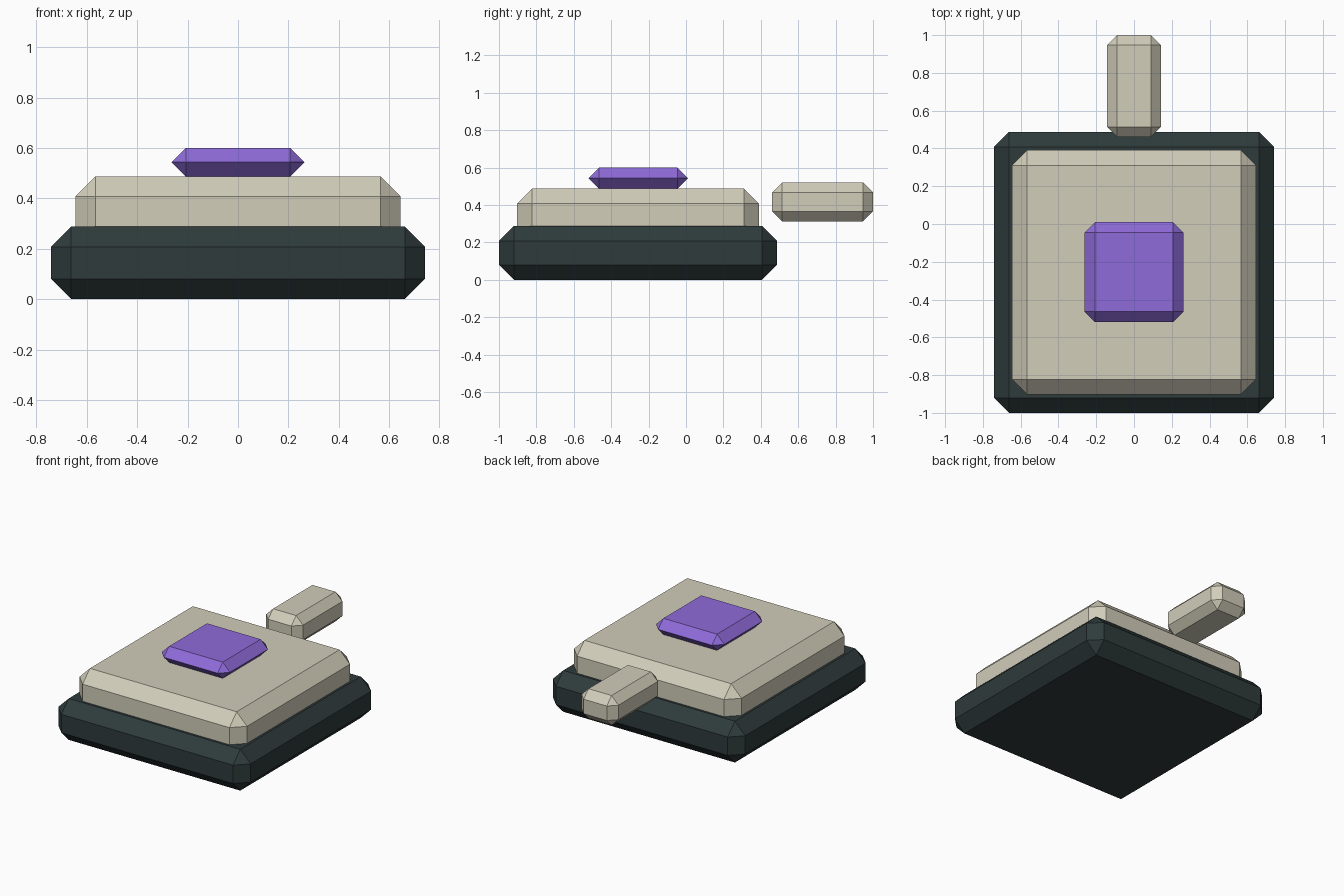
import bpy
import bmesh
from mathutils import Vector

if "Cube" in bpy.data.objects:
    bpy.data.objects.remove(bpy.data.objects["Cube"])


def make_material(name, rgb):
    mat = bpy.data.materials.new(name)
    mat.diffuse_color = (*rgb, 1.0)
    mat.use_nodes = True
    mat.node_tree.nodes["Principled BSDF"].inputs["Base Color"].default_value = mat.diffuse_color
    return mat


dark = make_material("dark slate", (0.028, 0.043, 0.044))
beige = make_material("warm beige", (0.64, 0.61, 0.49))
purple = make_material("violet", (0.27, 0.145, 0.69))


def chamfered_box(name, low, high, chamfer, mat):
    """Box between two corners with every edge cut flat."""
    low, high = Vector(low), Vector(high)
    size, centre = high - low, (low + high) / 2
    bm = bmesh.new()
    bmesh.ops.create_cube(bm, size=1.0)
    bmesh.ops.scale(bm, vec=size, verts=bm.verts)
    bmesh.ops.bevel(bm, geom=bm.edges[:], offset=chamfer, offset_type='OFFSET',
                    segments=1, affect='EDGES', clamp_overlap=True)
    bmesh.ops.recalc_face_normals(bm, faces=bm.faces)
    mesh = bpy.data.meshes.new(name)
    bm.to_mesh(mesh)
    bm.free()
    mesh.materials.append(mat)
    obj = bpy.data.objects.new(name, mesh)
    obj.location = centre
    bpy.context.collection.objects.link(obj)
    return obj


# Wide dark plinth
chamfered_box("base", (-0.742, -1.0, 0.0), (0.742, 0.487, 0.288), 0.08, dark)
# Raised panel, its lower part sunk in the base
chamfered_box("top_panel", (-0.646, -0.903, 0.10), (0.646, 0.391, 0.487), 0.08, beige)
# Button resting on the panel
chamfered_box("button", (-0.263, -0.52, 0.487), (0.263, 0.01, 0.60), 0.056, purple)
# Separate peg behind the base
chamfered_box("rear_peg", (-0.142, 0.46, 0.313), (0.142, 1.0, 0.52), 0.053, beige)
